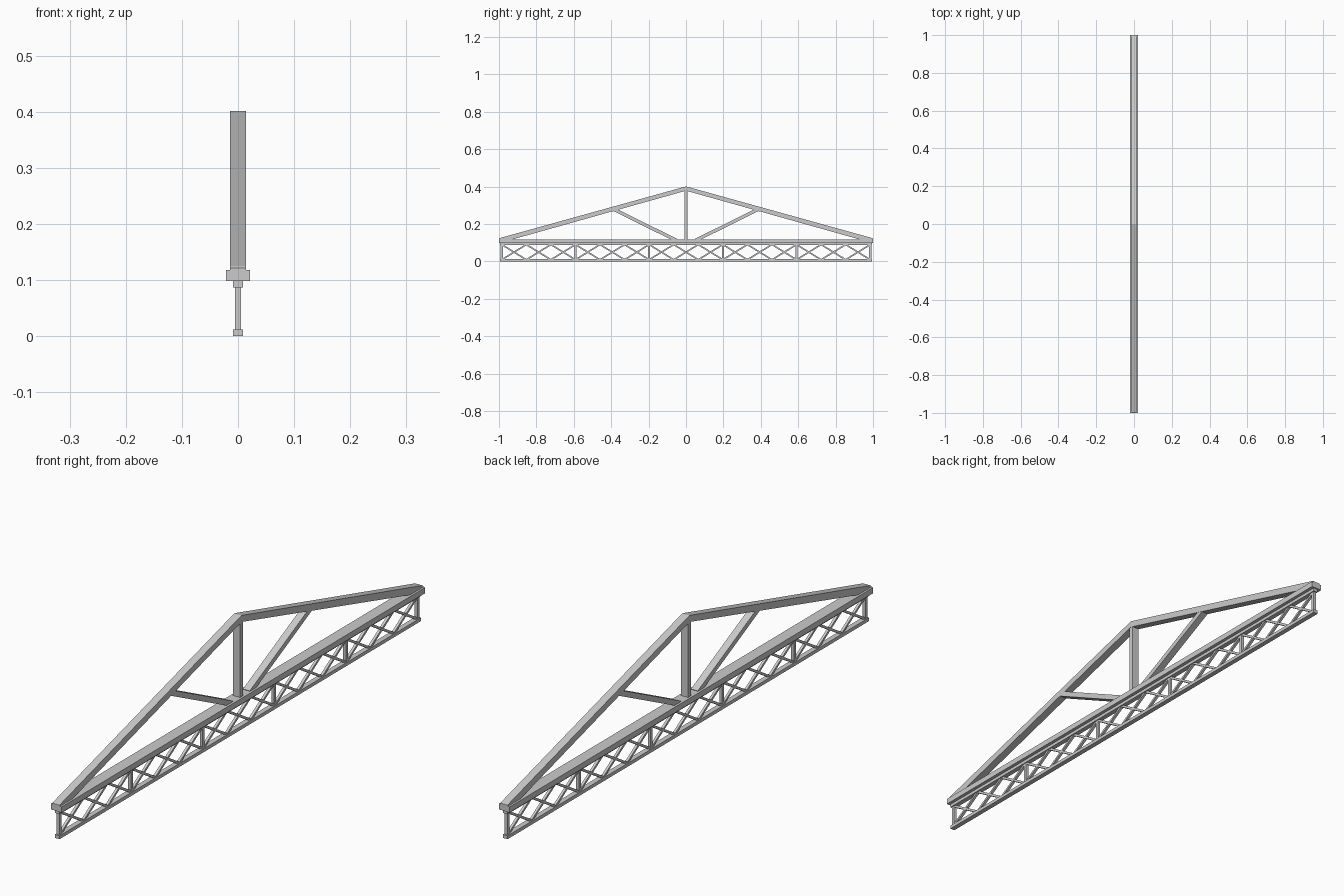
import bpy, bmesh, math
from mathutils import Vector

if "Cube" in bpy.data.objects:
    bpy.data.objects.remove(bpy.data.objects["Cube"])


def prism(name, profile, width):
    """Extrude a closed (y, z) profile symmetrically along x."""
    bm = bmesh.new()
    face = bm.faces.new([bm.verts.new((-width / 2, y, z)) for y, z in profile])
    ext = bmesh.ops.extrude_face_region(bm, geom=[face])
    verts = [v for v in ext["geom"] if isinstance(v, bmesh.types.BMVert)]
    bmesh.ops.translate(bm, verts=verts, vec=(width, 0, 0))
    bmesh.ops.recalc_face_normals(bm, faces=bm.faces)
    mesh = bpy.data.meshes.new(name)
    bm.to_mesh(mesh)
    bm.free()
    obj = bpy.data.objects.new(name, mesh)
    bpy.context.collection.objects.link(obj)
    return obj


def bar(name, a, b, thick, width):
    """Straight square-ended bar between two (y, z) points."""
    a, b = Vector(a), Vector(b)
    d = (b - a).normalized()
    n = Vector((-d.y, d.x)) * thick / 2
    return prism(name, [a - n, b - n, b + n, a + n], width)


# Horizontal members: tie beam, lattice rails
bar("tie_beam", (-1, 0.108), (1, 0.108), 0.02, 0.042)
bar("lattice_top_rail", (-0.995, 0.0925), (0.995, 0.0925), 0.011, 0.018)
bar("lattice_bottom_rail", (-0.995, 0.006), (0.995, 0.006), 0.012, 0.018)

# Sloping rafters and struts, one per side
for s, side in ((-1, "left"), (1, "right")):
    prism(f"rafter_{side}", [(s * 1.0, 0.117), (s * 0.93, 0.117), (0, 0.378),
                             (0, 0.401), (s * 0.995, 0.125), (s * 1.0, 0.122)], 0.028)
    bar(f"strut_{side}", (s * 0.39, 0.28), (s * 0.05, 0.112), 0.018, 0.026)

# Central king post
bar("king_post", (0, 0.115), (0, 0.385), 0.017, 0.027)

# Lattice posts and crossed braces: five bays, three crosses in each
end, bays, crosses = 0.985, 5, 15
for i in range(bays + 1):
    y = -end + 2 * end * i / bays
    bar(f"lattice_post_{i}", (y, 0.01), (y, 0.09), 0.011, 0.011)

step = 2 * end / crosses
for i in range(crosses):
    y0 = -end + i * step
    y1 = y0 + step
    bar(f"brace_up_{i}", (y0, 0.009), (y1, 0.09), 0.008, 0.0095)
    bar(f"brace_down_{i}", (y0, 0.09), (y1, 0.009), 0.008, 0.009)
